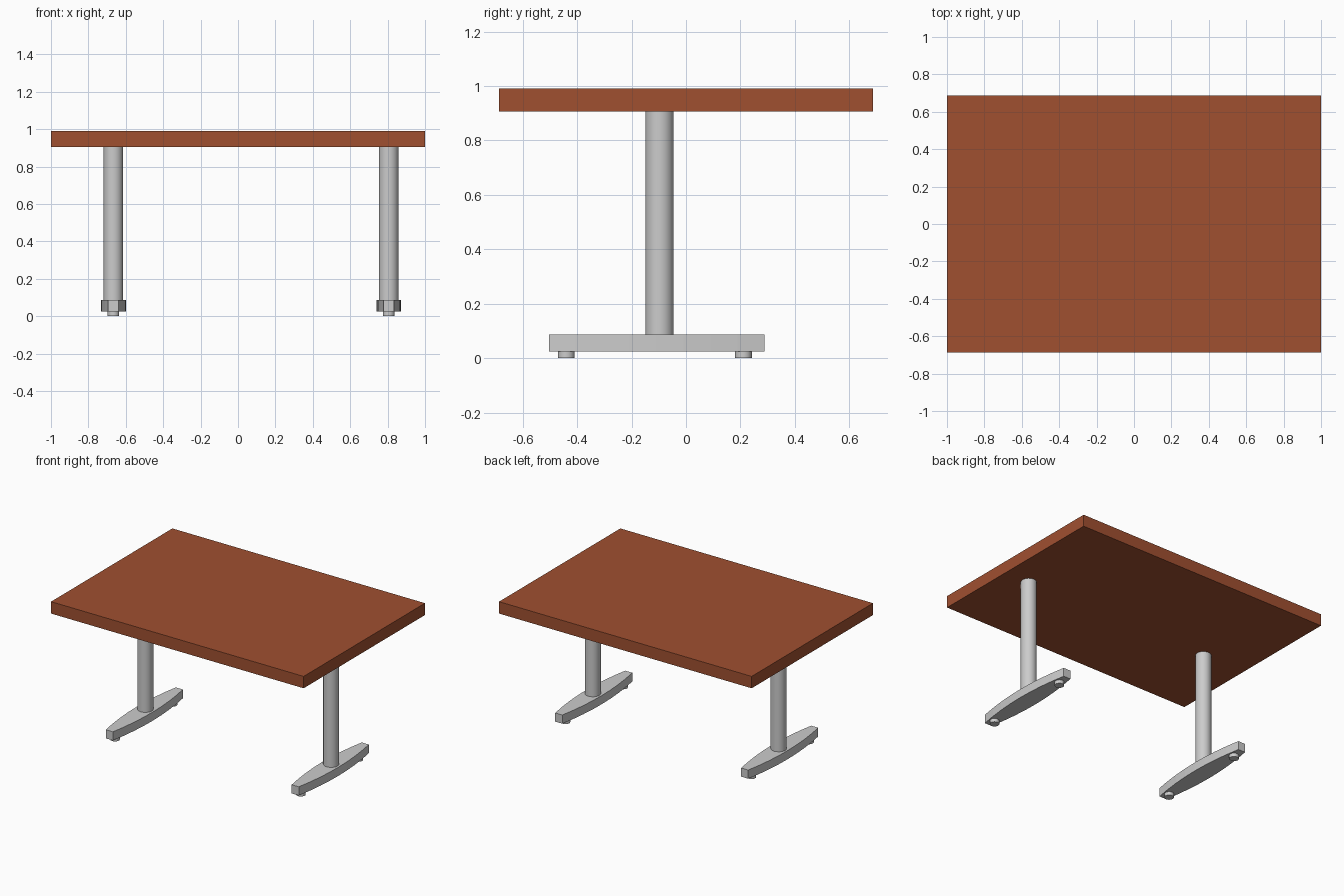
import bpy, bmesh, math

if "Cube" in bpy.data.objects:
    bpy.data.objects.remove(bpy.data.objects["Cube"])

COLUMN_Y, BASE_Y = -0.097, -0.108
HALF_LEN, HALF_MID, HALF_END = 0.396, 0.066, 0.028


def cylinder(name, x, y, z0, z1, radius, sides):
    bpy.ops.mesh.primitive_cylinder_add(vertices=sides, radius=radius, depth=z1 - z0,
                                        location=(x, y, (z0 + z1) / 2))
    ob = bpy.context.object
    ob.name = name
    bpy.ops.object.shade_smooth_by_angle(angle=math.radians(35))
    return ob


def base_bar(name, x, z0, z1, steps=8):
    # Lens-shaped plan with blunt ends, extruded upward
    right = []
    for i in range(steps + 1):
        t = -1 + 2 * i / steps
        right.append((HALF_END + (HALF_MID - HALF_END) * (1 - t * t), HALF_LEN * t))
    outline = right + [(-px, py) for px, py in reversed(right)]
    bm = bmesh.new()
    face = bm.faces.new([bm.verts.new((px, py, 0)) for px, py in outline])
    top = bmesh.ops.extrude_face_region(bm, geom=[face])["geom"]
    bmesh.ops.translate(bm, vec=(0, 0, z1 - z0),
                        verts=[g for g in top if isinstance(g, bmesh.types.BMVert)])
    bmesh.ops.recalc_face_normals(bm, faces=bm.faces)
    mesh = bpy.data.meshes.new(name)
    bm.to_mesh(mesh)
    bm.free()
    ob = bpy.data.objects.new(name, mesh)
    ob.location = (x, BASE_Y, z0)
    bpy.context.collection.objects.link(ob)


# Tabletop
bpy.ops.mesh.primitive_cube_add(size=1, location=(0, 0, 0.9485))
tabletop = bpy.context.object
tabletop.name = "tabletop"
tabletop.scale = (2, 1.372, 0.085)
bpy.ops.object.transform_apply(location=False, rotation=False, scale=True)
wood = bpy.data.materials.new("red_brown_wood")
wood.diffuse_color = (0.35, 0.08, 0.03, 1)
wood.use_nodes = True
wood.node_tree.nodes["Principled BSDF"].inputs["Base Color"].default_value = wood.diffuse_color
tabletop.data.materials.append(wood)

# Two pedestals: column, base bar and a pair of feet each
for side, x in (("left", -0.666), ("right", 0.806)):
    cylinder(f"{side}_column", x, COLUMN_Y, 0.086, 0.906, 0.052, 24)
    base_bar(f"{side}_base", x, 0.025, 0.087)
    for end, y in (("front", -0.44), ("back", 0.211)):
        cylinder(f"{side}_{end}_foot", x, y, 0, 0.026, 0.031, 20)
